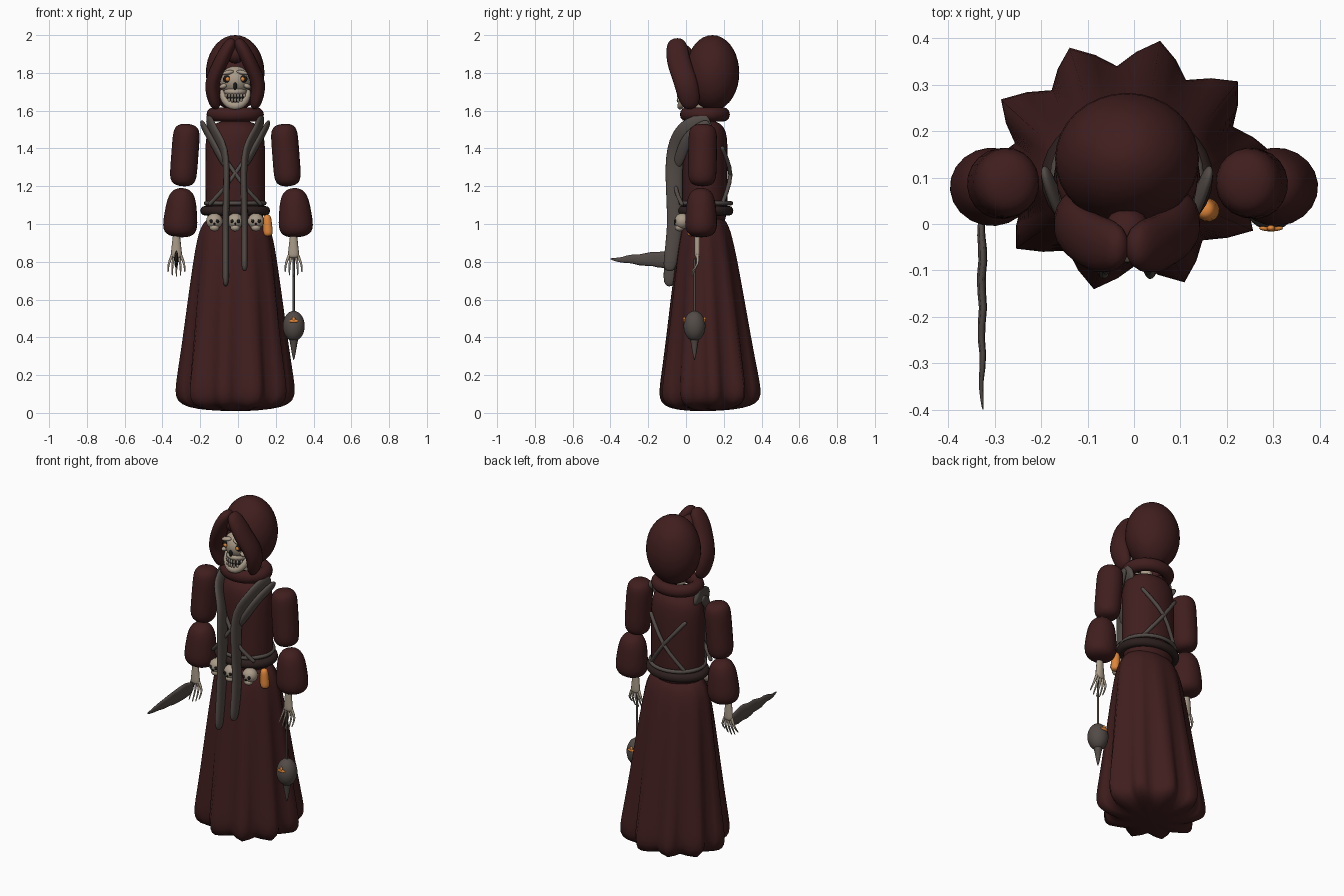
import bpy, bmesh, math
from mathutils import Vector

cube = bpy.data.objects.get("Cube")
if cube:
    bpy.data.objects.remove(cube)


def material(name, red, green, blue):
    colour = (red, green, blue, 1)
    made = bpy.data.materials.new(name)
    made.use_nodes = True
    made.diffuse_color = colour
    made.node_tree.nodes["Principled BSDF"].inputs["Base Color"].default_value = colour
    return made


ROBE = material("dark red cloth", .052, .013, .013)
GREY = material("worn grey", .085, .07, .062)
LEATHER = material("dark leather", .025, .014, .013)
BONE = material("old bone", .4, .33, .25)
HOLLOW = material("hollow black", .01, .01, .01)
GLOW = material("glowing orange", .75, .24, .04)

ACROSS, ALONG, UP = Vector((1, 0, 0)), Vector((0, 1, 0)), Vector((0, 0, 1))
SIDES = (("right", -1), ("left", 1))
MID = -.015


def finish(name, mesh_data, mat):
    bmesh.ops.recalc_face_normals(mesh_data, faces=mesh_data.faces)
    for face in mesh_data.faces:
        face.smooth = True
    mesh = bpy.data.meshes.new(name)
    mesh_data.to_mesh(mesh)
    mesh_data.free()
    mesh.materials.append(mat)
    obj = bpy.data.objects.new(name, mesh)
    bpy.context.scene.collection.objects.link(obj)
    return obj


def point_on(path, t):
    """Smooth interpolation through the path points, t from start to end."""
    last = len(path) - 1
    index = min(int(t * last), last - 1)
    f = t * last - index
    before, start, end, after = (Vector(path[max(0, min(last, index + k))]) for k in (-1, 0, 1, 2))
    bend = (2 * before - 5 * start + 4 * end - after) + f * (3 * (start - end) + after - before)
    return start + f / 2 * (end - before + f * bend)


def sweep(name, mat, path, wide, deep, ends=6, side=ACROSS, sides=16, rows=20, fold=0, folds=10):
    """Tube along a path; wide and deep run from first to last value,
    a higher ends value makes the tips blunter, fold pleats the start."""
    mesh_data = bmesh.new()
    loops = []
    for row in range(rows + 1):
        t = (1 - math.cos(math.pi * row / rows)) / 2
        centre = point_on(path, t)
        forward = (point_on(path, min(t + .01, 1)) - point_on(path, max(t - .01, 0))).normalized()
        u = (side - forward * side.dot(forward)).normalized()
        v = forward.cross(u)
        size = max(.03, math.sqrt(max(0, 1 - abs(2 * t - 1) ** ends)))
        width = size * (wide[0] + t * (wide[-1] - wide[0]))
        depth = size * (deep[0] + t * (deep[-1] - deep[0]))
        loop = []
        for k in range(sides):
            angle = math.radians(77) + math.tau * k / sides
            valley = 1 - abs(folds * k / sides % 1 * 2 - 1)
            pleat = 1 - fold * (1 - t) * valley
            offset = u * width * math.cos(angle) + v * depth * math.sin(angle)
            loop.append(mesh_data.verts.new(centre + offset * pleat))
        loops.append(loop)
    for low, high in zip(loops, loops[1:]):
        for k in range(sides):
            j = (k + 1) % sides
            mesh_data.faces.new((low[k], low[j], high[j], high[k]))
    mesh_data.faces.new(loops[0])
    mesh_data.faces.new(loops[-1])
    return finish(name, mesh_data, mat)


def cord(name, mat, path, radius, tip=1):
    return sweep(name, mat, path, (radius, radius * tip), (radius, radius * tip),
                 ends=30, sides=8, rows=12)


def ball(name, mat, location, radii, tilt=0, turn=0, segments=16):
    mesh_data = bmesh.new()
    bmesh.ops.create_uvsphere(mesh_data, u_segments=segments, v_segments=segments // 2 + 2, radius=1)
    obj = finish(name, mesh_data, mat)
    obj.location, obj.scale, obj.rotation_euler = location, radii, (0, tilt, turn)
    return obj


def hoop(name, mat, height, width, depth, thick):
    bpy.ops.mesh.primitive_torus_add(major_radius=1, minor_radius=thick / width,
                                     major_segments=32, location=(MID, .1, height))
    obj = bpy.context.object
    obj.name = name
    obj.scale = (width, depth, width)
    obj.data.materials.append(mat)
    bpy.ops.object.shade_smooth()


# Pleated skirt, torso and bands
sweep("skirt", ROBE, [(MID, .13, .01), (MID, .1, 1.06)], wide=(.35, .17), deep=(.31, .11),
      ends=9, sides=40, rows=32, fold=.26)
sweep("torso", ROBE, [(MID, .1, .97), (MID, .1, 1.55)], wide=(.158,), deep=(.12,), ends=5, sides=28)
cord("neck", BONE, [(MID, .09, 1.5), (MID, .08, 1.7)], radius=.035)
hoop("collar", ROBE, height=1.58, width=.115, depth=.1, thick=.037)
hoop("belt", LEATHER, height=1.07, width=.16, depth=.13, thick=.025)
hoop("belt_cord", GREY, height=1.11, width=.155, depth=.14, thick=.011)

# Hood with two front flaps
ball("hood", ROBE, (MID, .14, 1.8), (.155, .142, .2), segments=32)
ball("hood_peak", ROBE, (MID, -.015, 1.9), (.05, .05, .05))
for name, s in SIDES:
    flap = [(MID + s * .01, -.05, 1.98), (MID + s * .07, -.04, 1.87),
            (MID + s * .12, 0, 1.74), (MID + s * .1, .03, 1.61)]
    sweep(name + "_hood_flap", ROBE, flap, wide=(.038,), deep=(.062,), ends=4, side=ACROSS + UP * .2 * s)

# Skull face
ball("skull", BONE, (MID, .045, 1.76), (.083, .095, .085), segments=24)
ball("upper_jaw", BONE, (MID, .02, 1.7), (.062, .065, .03))
ball("mouth", HOLLOW, (MID, .012, 1.667), (.062, .052, .026))
ball("nose", HOLLOW, (MID, -.047, 1.73), (.01, .008, .02))
chin = []
for k in range(-3, 4):
    angle = k * math.pi / 6
    chin.append((MID + .072 * math.sin(angle), .03 - .06 * math.cos(angle),
                 1.71 - .085 * math.cos(angle)))
    for name, height in (("upper_tooth", 1.68), ("lower_tooth", 1.655)):
        ball(name, BONE, (MID + k * .016, .003 * k * k - .042, height), (.007, .007, .012), segments=8)
sweep("jaw", BONE, chin, wide=(.02,), deep=(.016,), side=UP)
for name, s in SIDES:
    eye = Vector((MID + s * .04, -.03, 1.767))
    ball(name + "_eye_socket", HOLLOW, eye, (.025, .014, .02))
    ball(name + "_eye", GLOW, eye - ALONG * .012, (.011, .008, .011))
    ball(name + "_brow", BONE, eye + UP * .034, (.034, .02, .012), tilt=s * .2)
    ball(name + "_cheekbone", BONE, (MID + s * .062, -.012, 1.73), (.022, .022, .014), tilt=s * .4)

# Padded sleeves and bony hands
for name, s in SIDES:
    lean = s * .015
    elbow = Vector((s * .28 - .014, .085, 1.2))
    shoulder = elbow + Vector((-s * .025, .005, .33))
    sweep(name + "_upper_arm", ROBE, [elbow, shoulder], wide=(.072,), deep=(.076,), ends=5, sides=20)
    cuff = Vector((s * .31, .08, .93))
    sweep(name + "_forearm", ROBE, [cuff, cuff + UP * .26 - ACROSS * lean], wide=(.105, .066),
          deep=(.095, .068), ends=3, sides=20)
    hand = Vector((s * .31 - .016, .06, .84))
    sweep(name + "_wrist", BONE, [hand - UP * .02, hand + UP * .12], wide=(.034, .015),
          deep=(.016, .015), sides=10)
    for k in range(-2, 3):
        knuckle = hand + ACROSS * k * .01
        middle = hand + ACROSS * k * .02 - UP * .05
        tip = hand + Vector((k * .022, -.03, .006 * k * k - .118))
        cord(name + "_finger", BONE, [knuckle, middle, tip], radius=.009, tip=.3)

# Ragged blade in the right hand
spine = [(-.325 - .004 * (k % 2), .04 - k * .055, .815 - .005 * (k % 2)) for k in range(9)]
sweep("blade", GREY, spine, wide=(.065, .012), deep=(.012, .006), ends=3, side=UP, sides=8)

# Hanging censer in the left hand
censer = Vector((.295, .045, .46))
cord("censer_chain", GREY, [censer, censer + UP * .36], radius=.006)
ball("censer", GREY, censer, (.058, .058, .08), segments=24)
cord("censer_spike", GREY, [censer - UP * .06, censer - UP * .18], radius=.028, tip=.05)
for face in (-1, 1):
    mark = censer + ALONG * .054 * face + UP * .026
    ball("censer_glow", GLOW, mark, (.026, .007, .009))
    ball("censer_flame", GLOW, mark + UP * .01, (.009, .007, .013))

# Long stole, edge forward, fanning over the shoulders, and crossed cords
for name, s in SIDES:
    x = MID + s * .05
    foot = .71 + s * .04
    edge = ALONG - UP
    sweep(name + "_stole", GREY, [(x + s * .09, .13, 1.54), (x + s * .06, 0, 1.49), (x, -.06, 1.34),
                                  (x, -.06, 1), (x, -.09, foot)],
          wide=(.058, .036), deep=(.018,), side=edge, ends=16, rows=28)
    sweep(name + "_stole_tail", GREY, [(x + s * .13, .12, 1.54), (x + s * .08, .01, 1.45), (x, -.05, 1.3)],
          wide=(.03,), deep=(.014,), side=edge, ends=4)
    cord("chest_cord", GREY, [(MID + s * .14, -.02, 1.1), (MID + s * .05, -.055, 1.2),
                              (MID - s * .05, -.03, 1.34)], radius=.011)
    cord("back_cord", GREY, [(MID + s * .12, .19, 1.1), (MID, .235, 1.26),
                             (MID - s * .12, .19, 1.41)], radius=.011)

# Small skulls and a glowing vial at the belt
for k in (-1, 0, 1):
    head = Vector((MID + k * .11, abs(k) * .02 - .04, 1.015))
    ball("belt_skull", BONE, head, (.044, .042, .042))
    ball("belt_skull_jaw", BONE, head - ALONG * .015 - UP * .034, (.026, .024, .02))
    ball("belt_skull_nose", HOLLOW, head - ALONG * .04 - UP * .015, (.005, .005, .007), segments=8)
    for name, s in SIDES:
        ball("belt_skull_eye", HOLLOW, head - ALONG * .036 + ACROSS * s * .017, (.009, .008, .01))
sweep("belt_vial", GLOW, [(.16, .03, .935), (.153, .03, 1.05)], wide=(.028, .021), deep=(.028, .021), ends=4)
